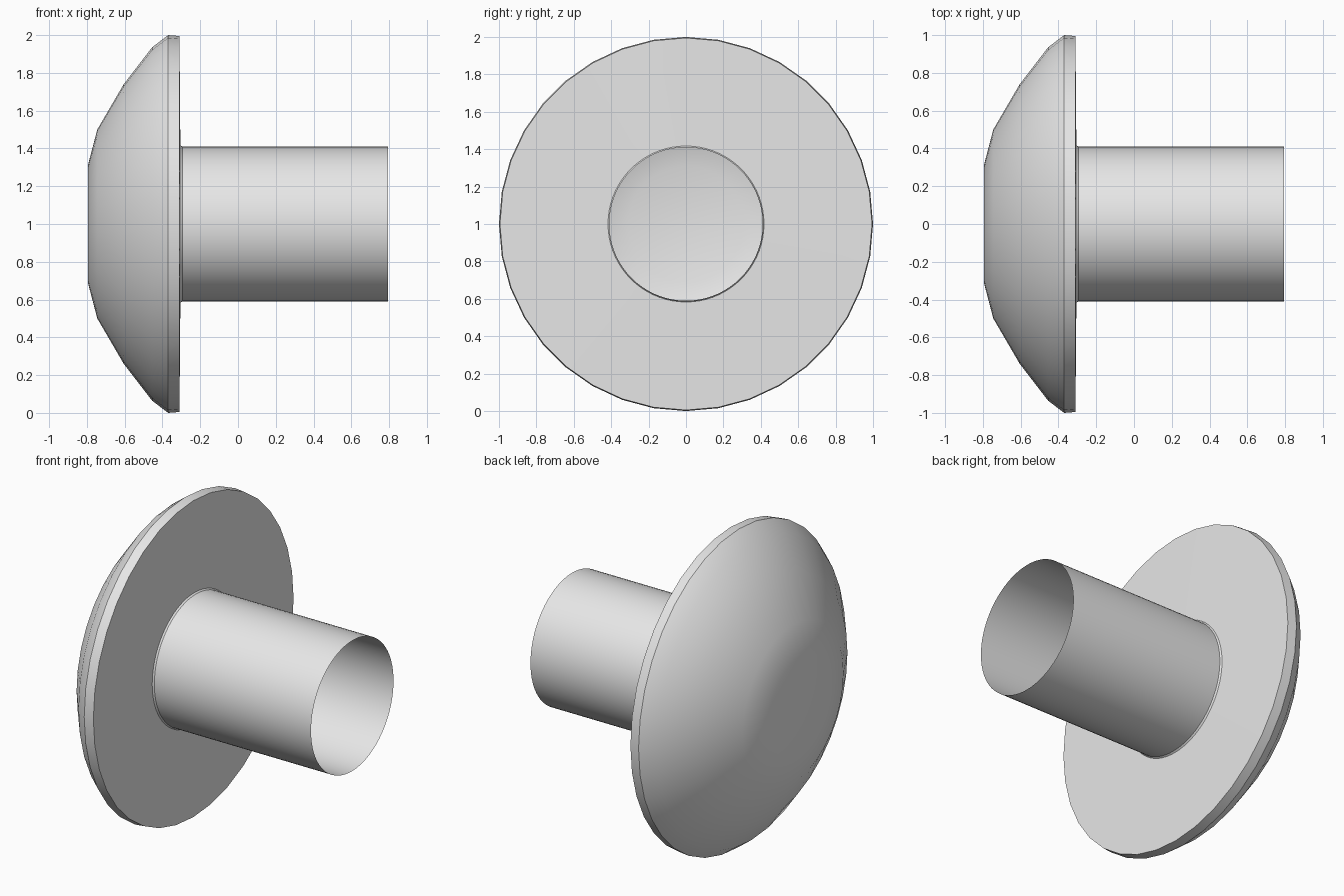
import bpy, bmesh, math

cube = bpy.data.objects.get("Cube")
if cube:
    bpy.data.objects.remove(cube, do_unlink=True)

grey = bpy.data.materials.new("light_grey")
grey.use_nodes = True
colour = (0.8, 0.8, 0.8, 1.0)
grey.diffuse_color = colour
grey.node_tree.nodes["Principled BSDF"].inputs["Base Color"].default_value = colour


def lathe(name, profile, sides):
    """Spin (x, radius) points about the horizontal axis at z = 1."""
    bm = bmesh.new()
    rings = []
    for x, r in profile:
        if r == 0:
            rings.append([bm.verts.new((x, 0, 1))] * sides)
            continue
        angles = [2 * math.pi * i / sides for i in range(sides)]
        rings.append([bm.verts.new((x, r * math.sin(a), 1 + r * math.cos(a)))
                      for a in angles])
    for a, b in zip(rings, rings[1:]):
        for i in range(sides):
            j = (i + 1) % sides
            corners = list(dict.fromkeys((a[i], a[j], b[j], b[i])))
            bm.faces.new(corners)
    bmesh.ops.recalc_face_normals(bm, faces=bm.faces)
    # Make the shell face away from the axis
    probe = max(bm.faces, key=lambda f: abs(f.normal.y * f.calc_center_median().y))
    if probe.normal.y * probe.calc_center_median().y < 0:
        bmesh.ops.reverse_faces(bm, faces=bm.faces)
    mesh = bpy.data.meshes.new(name)
    bm.to_mesh(mesh)
    bm.free()
    mesh.materials.append(grey)
    obj = bpy.data.objects.new(name, mesh)
    bpy.context.collection.objects.link(obj)
    bpy.ops.object.select_all(action='DESELECT')
    obj.select_set(True)
    bpy.context.view_layer.objects.active = obj
    bpy.ops.object.shade_smooth_by_angle(angle=math.radians(30))
    return obj


# Hollow domed head with a narrow rim and a flat underside open at the shank
lathe("domed_head", [(-0.795, 0), (-0.795, 0.31), (-0.745, 0.5), (-0.605, 0.74),
                     (-0.455, 0.935), (-0.37, 1.0), (-0.31, 0.995),
                     (-0.305, 0.415)], 36)

# Open tubular shank with a small collar where it meets the head
lathe("tube_shank", [(-0.305, 0.417), (-0.295, 0.41), (0.795, 0.41)], 72)
